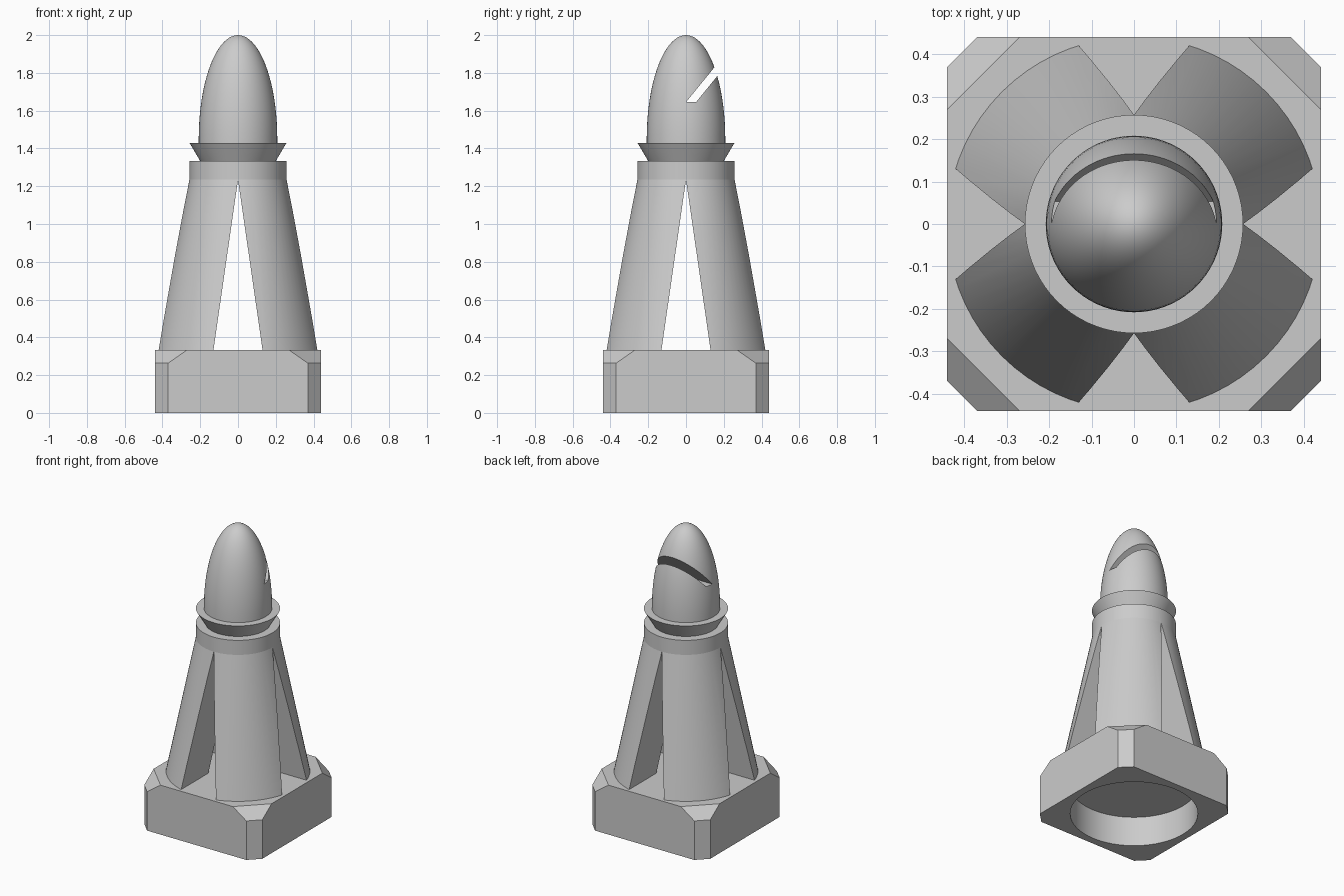
import bpy, bmesh, math
from mathutils import Matrix

if "Cube" in bpy.data.objects:
    bpy.data.objects.remove(bpy.data.objects["Cube"])

mat = bpy.data.materials.new("plain grey")
mat.diffuse_color = (0.6, 0.6, 0.6, 1)
mat.use_nodes = True
mat.node_tree.nodes["Principled BSDF"].inputs["Base Color"].default_value = mat.diffuse_color


def make_object(name, bm):
    bmesh.ops.recalc_face_normals(bm, faces=bm.faces)
    mesh = bpy.data.meshes.new(name)
    bm.to_mesh(mesh)
    bm.free()
    obj = bpy.data.objects.new(name, mesh)
    mesh.materials.append(mat)
    bpy.context.collection.objects.link(obj)
    return obj


def loft(name, rings):
    """Join closed rings of equal length and cap both ends."""
    bm = bmesh.new()
    vs = [[bm.verts.new(p) for p in r] for r in rings]
    n = len(vs[0])
    for a, b in zip(vs, vs[1:]):
        for i in range(n):
            j = (i + 1) % n
            bm.faces.new((a[i], a[j], b[j], b[i]))
    bm.faces.new(vs[0])
    bm.faces.new(vs[-1])
    return make_object(name, bm)


def lathe(name, profile, n=72):
    return loft(name, [[(r * math.cos(2 * math.pi * i / n), r * math.sin(2 * math.pi * i / n), z)
                        for i in range(n)] for r, z in profile])


def prism_x(name, outline, half=1.0):
    """Extrude a (y, z) outline along x."""
    return loft(name, [[(x, y, z) for y, z in outline] for x in (-half, half)])


def select(obj):
    bpy.ops.object.select_all(action='DESELECT')
    bpy.context.view_layer.objects.active = obj
    obj.select_set(True)


def cut(obj, cutter):
    select(obj)
    mod = obj.modifiers.new("cut", 'BOOLEAN')
    mod.operation = 'DIFFERENCE'
    mod.solver = 'EXACT'
    mod.object = cutter
    bpy.ops.object.modifier_apply(modifier=mod.name)
    bpy.data.objects.remove(cutter)


def smooth(obj, angle=30):
    select(obj)
    bpy.ops.object.shade_smooth_by_angle(angle=math.radians(angle))


# Base block: clipped corners that slope further in at the top
def octagon(z, c, h=0.44):
    k = h - c
    return [(x, y, z) for x, y in ((k, -h), (h, -k), (h, k), (k, h),
                                   (-k, h), (-h, k), (-h, -k), (-k, -h))]


base = loft("base", [octagon(0, 0.07), octagon(0.263, 0.07), octagon(0.333, 0.17)])
cut(base, lathe("recess_cutter", [(0.39, -0.1), (0.39, 0.2)]))
smooth(base, 20)

# Tapered body split into four legs by crossing wedge openings
body = lathe("body_legs", [(0.44, 0.333), (0.257, 1.235), (0.257, 1.333)])
slope = 0.13 / (1.235 - 0.333)
w = slope * (1.235 - 0.2)
for turn in (0, math.pi / 2):
    wedge = prism_x("wedge_cutter", [(-w, 0.2), (w, 0.2), (0, 1.235)])
    wedge.data.transform(Matrix.Rotation(turn, 4, 'Z'))
    cut(body, wedge)
smooth(body, 8)

# Flared collar
smooth(lathe("collar", [(0.2, 1.333), (0.257, 1.43)]))

# Domed head with a slanted slot at the back
arc = [math.radians(88.5) * i / 24 for i in range(25)]
head = lathe("head", [(0.208, 1.43)] + [(0.208 * math.cos(a), 1.45 + 0.55 * math.sin(a)) for a in arc])
cut(head, prism_x("slot_cutter", [(0, 1.645), (0.053, 1.645), (0.353, 2.013), (0.3, 2.013)]))
smooth(head)
